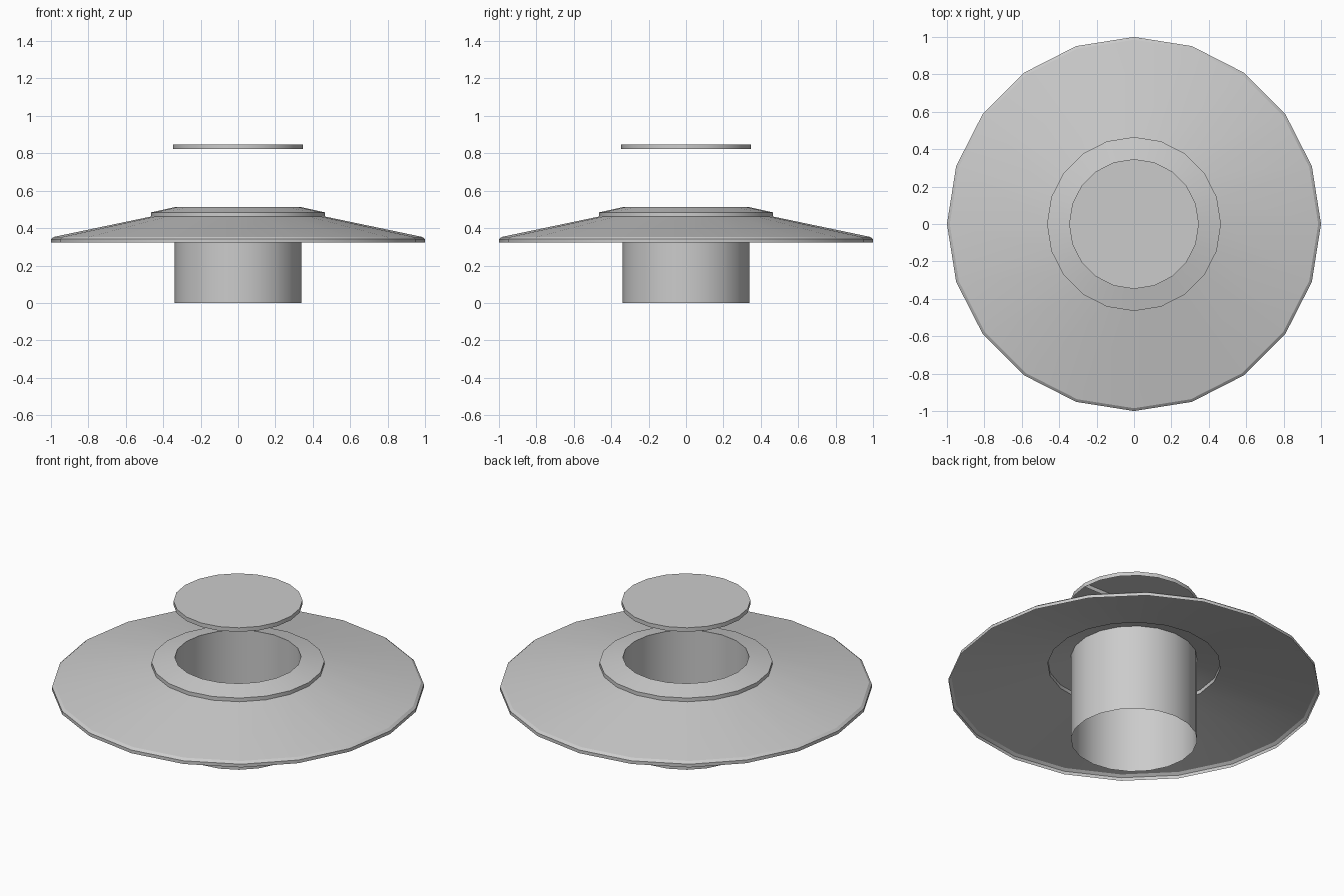
import bpy, bmesh, math

if "Cube" in bpy.data.objects:
    bpy.data.objects.remove(bpy.data.objects["Cube"])

SIDES = 20


def finish(name, bm):
    mesh = bpy.data.meshes.new(name)
    bm.to_mesh(mesh)
    bm.free()
    obj = bpy.data.objects.new(name, mesh)
    bpy.context.collection.objects.link(obj)
    bpy.ops.object.select_all(action='DESELECT')
    obj.select_set(True)
    bpy.context.view_layer.objects.active = obj
    bpy.ops.object.shade_smooth_by_angle(angle=math.radians(20))
    return obj


def ring(bm, r, z):
    step = math.tau / SIDES
    return [bm.verts.new((r * math.cos(i * step), r * math.sin(i * step), z))
            for i in range(SIDES)]


def lathe(bm, profile):
    """Sweep (radius, z) points, listed bottom-up, into an open shell."""
    rings = [ring(bm, r, z) for r, z in profile]
    for a, b in zip(rings, rings[1:]):
        for i in range(SIDES):
            j = (i + 1) % SIDES
            bm.faces.new((a[i], a[j], b[j], b[i]))
    return rings


# Sloping brim: thin open shell with a bevelled outer rim
bm = bmesh.new()
lathe(bm, [(1.0, 0.322), (1.0, 0.341), (0.985, 0.353), (0.465, 0.462)])
finish("brim", bm)

# Raised collar around the opening
bm = bmesh.new()
lathe(bm, [(0.465, 0.462), (0.465, 0.484), (0.34, 0.512)])
finish("collar", bm)

# Open-ended tube through the middle
bm = bmesh.new()
lathe(bm, [(0.34, 0.0), (0.34, 0.512)])
finish("tube", bm)

# Floating lid: two half discs, open underneath, with a wall along the split
bm = bmesh.new()
low, top = lathe(bm, [(0.347, 0.822), (0.347, 0.846)])
h = SIDES // 2
bm.faces.new(top[:h + 1])
bm.faces.new(top[h:] + top[:1])
bm.faces.new((low[0], top[0], top[h], low[h]))
finish("lid", bm)
